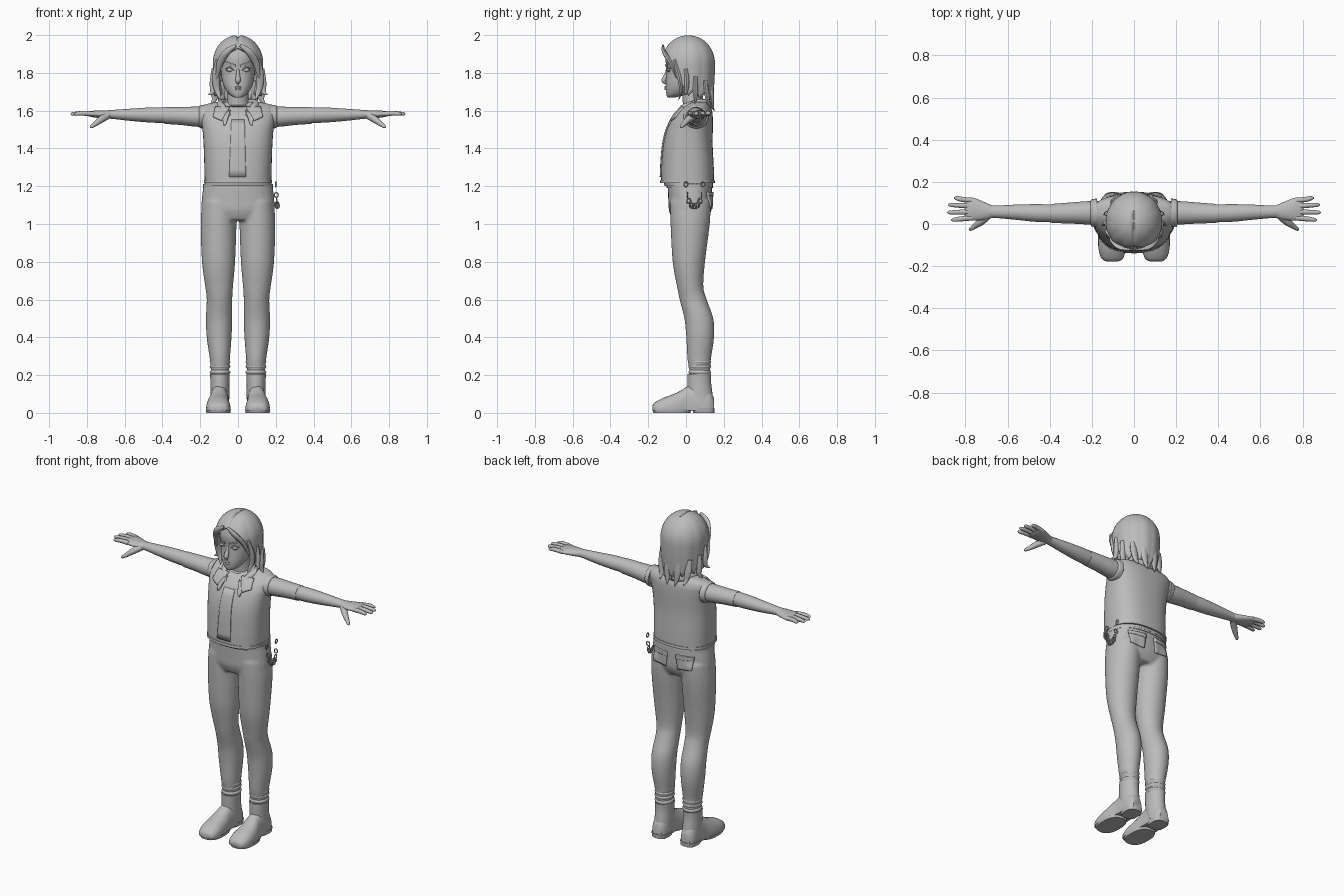
import bpy, bmesh, math
from mathutils import Vector
from mathutils.bvhtree import BVHTree

if "Cube" in bpy.data.objects:
    bpy.data.objects.remove(bpy.data.objects["Cube"])

grey = bpy.data.materials.new("plain grey")
grey.use_nodes = True
grey.diffuse_color = (0.5, 0.5, 0.5, 1)
grey.node_tree.nodes["Principled BSDF"].inputs["Base Color"].default_value = grey.diffuse_color


def finish(name, bm, mirror=False, angle=50):
    """Turn a bmesh into a smooth shaded, optionally mirrored object."""
    bmesh.ops.recalc_face_normals(bm, faces=bm.faces)
    mesh = bpy.data.meshes.new(name)
    bm.to_mesh(mesh)
    bm.free()
    mesh.materials.append(grey)
    obj = bpy.data.objects.new(name, mesh)
    bpy.context.collection.objects.link(obj)
    bpy.ops.object.select_all(action='DESELECT')
    bpy.context.view_layer.objects.active = obj
    obj.select_set(True)
    bpy.ops.object.shade_smooth_by_angle(angle=math.radians(angle))
    if mirror:
        obj.modifiers.new("mirror", 'MIRROR').use_clip = False
    return obj


def smooth_rows(rows, steps):
    """Catmull-Rom interpolation through rows of numbers."""
    out = []
    for i in range(len(rows) - 1):
        p, q = rows[i], rows[i + 1]
        o, r = rows[max(i - 1, 0)], rows[min(i + 2, len(rows) - 1)]
        for s in range(steps):
            t = s / steps
            out.append([b + t * ((c - a) / 2 + t * (a - 2.5 * b + 2 * c - d / 2
                        + t * (1.5 * (b - c) + (d - a) / 2)))
                        for a, b, c, d in zip(o, p, q, r)])
    return out + [list(rows[-1])]


def skin(bm, rings):
    rings = [[bm.verts.new(p) for p in ring] for ring in rings]
    n = len(rings[0])
    for a, b in zip(rings, rings[1:]):
        for i in range(n):
            bm.faces.new((a[i], a[(i + 1) % n], b[(i + 1) % n], b[i]))
    bm.faces.new(rings[0])
    bm.faces.new(rings[-1])


def loft(bm, axis, rows, power=2, n=28, steps=4, floor=0):
    """Rows are centre x, y, z and two radii, in the plane across the axis."""
    u, v = {'X': (1, 2), 'Y': (0, 2), 'Z': (0, 1)}[axis]
    rings = []
    for row in smooth_rows(rows, steps):
        ring = []
        for i in range(n):
            p = Vector(row[:3])
            for k, f, rad in ((u, math.cos, row[3]), (v, math.sin, row[4])):
                c = f(math.tau * i / n)
                p[k] += rad * math.copysign(abs(c) ** (2 / power), c)
            p.z = max(p.z, floor)
            ring.append(p)
        rings.append(ring)
    skin(bm, rings)


def tube(bm, points, flat=1, n=10, steps=5):
    """Tapered tube along x, y, z, radius points."""
    rows = smooth_rows(points, steps)
    rings = []
    for i, row in enumerate(rows):
        t = Vector(rows[min(i + 1, len(rows) - 1)][:3]) - Vector(rows[max(i - 1, 0)][:3])
        side = t.cross(Vector((0.1, 1, 0.05))).normalized()
        up = side.cross(t).normalized()
        rings.append([Vector(row[:3]) + row[3] * (side * math.cos(math.tau * k / n)
                      + up * flat * math.sin(math.tau * k / n)) for k in range(n)])
    skin(bm, rings)


def part(name, maker, *args, mirror=False, **kw):
    bm = bmesh.new()
    maker(bm, *args, **kw)
    return finish(name, bm, mirror)


def patch(name, corners, target, front=True, mirror=True, thick=0.009, n=8):
    """Four x, z corners laid on the front or back of a target."""
    deps = bpy.context.evaluated_depsgraph_get()
    tree = BVHTree.FromObject(target, deps)
    sign = 1 if front else -1
    bm = bmesh.new()
    a, b, c, d = (Vector(p) for p in corners)
    grid = []
    for i in range(n + 1):
        for j in range(n + 1):
            p = a.lerp(b, i / n).lerp(d.lerp(c, i / n), j / n)
            hit = tree.ray_cast(Vector((p.x, -sign, p.y)), Vector((0, sign, 0)))[0]
            grid.append(bm.verts.new((p.x, hit.y - sign * 0.002 if hit else 0.03, p.y)))
    for i in range(n):
        for j in range(n):
            k = i * (n + 1) + j
            bm.faces.new((grid[k], grid[k + 1], grid[k + n + 2], grid[k + n + 1]))
    obj = finish(name, bm, mirror)
    mod = obj.modifiers.new("thickness", 'SOLIDIFY')
    mod.thickness, mod.offset = thick, 0
    return obj


# Trousers: pelvis and two legs fused together
bm = bmesh.new()
loft(bm, 'Z', [(0, .02, 1.02, .13, .09), (0, .022, 1.07, .19, .112), (0, .022, 1.13, .192, .116),
               (0, .02, 1.215, .182, .118)], 2.3)
for s in (1, -1):
    loft(bm, 'Z', [(s * x, y, z, a, b) for x, y, z, a, b in (
        (.095, .076, .2, .047, .052), (.096, .07, .28, .053, .062), (.1, .075, .4, .066, .074),
        (.1, .068, .5, .07, .077), (.098, .038, .6, .068, .072), (.1, .022, .67, .074, .07),
        (.103, .015, .8, .088, .086), (.103, .022, 1, .095, .104), (.1, .024, 1.12, .09, .108))])
trousers = finish("trousers", bm)
mod = trousers.modifiers.new("fuse", 'REMESH')
mod.mode, mod.voxel_size, mod.use_smooth_shade = 'VOXEL', 0.009, True
mod = trousers.modifiers.new("soften", 'SMOOTH')
mod.factor, mod.iterations = 0.5, 5

# Ankle folds, belt and trouser pockets
for k, z in enumerate((.215, .245, .27)):
    part("ankle_fold_%d" % (k + 1), loft, 'Z', [(.095, .074, z - .014, .046, .052),
         (.095, .073, z, .055, .06), (.095, .073, z + .014, .046, .052)], mirror=True)
part("belt", loft, 'Z', [(0, .02, 1.19, .186, .122), (0, .02, 1.212, .184, .122)], 2.3, steps=1)
patch("back_pocket", [(.03, 1.165), (.135, 1.165), (.13, 1.09), (.04, 1.08)], trousers, False)
patch("pocket_flap", [(.03, 1.17), (.137, 1.17), (.135, 1.15), (.03, 1.145)], trousers, False, thick=.016)

# Boots: shaft, foot, sole and heel
part("boot_shaft", loft, 'Z', [(.097, .085, .03, .05, .06), (.096, .075, .1, .05, .065),
     (.096, .07, .16, .05, .063), (.096, .07, .205, .052, .063)], mirror=True)
part("boot_foot", loft, 'Y', [(.103, -.178, .025, .025, .012), (.103, -.165, .02, .05, .035),
     (.104, -.12, .018, .064, .062), (.104, -.05, .018, .062, .088), (.1, .005, .018, .053, .12),
     (.098, .06, .018, .05, .14), (.098, .12, .018, .046, .11), (.098, .148, .018, .03, .06)],
     2.4, mirror=True, floor=.012)
part("boot_sole", loft, 'Z', [(.104, -.075, 0, .063, .098), (.104, -.075, .018, .067, .104)],
     2.5, steps=1, mirror=True)
part("boot_heel", loft, 'Z', [(.098, .095, 0, .047, .055), (.098, .09, .025, .052, .062)],
     3, steps=1, mirror=True)

# Vest with armholes, front panel, lapels and collar
vest = part("vest", loft, 'Z', [(0, .008, 1.22, .176, .141), (0, .008, 1.3, .178, .139),
     (0, .01, 1.42, .182, .131), (0, .02, 1.5, .188, .122), (0, .035, 1.56, .197, .107),
     (0, .05, 1.6, .199, .088), (0, .062, 1.63, .178, .062), (0, .065, 1.645, .12, .045)], 2.5, n=48)
part("vest_hem", loft, 'Z', [(0, .008, 1.216, .18, .145), (0, .008, 1.232, .18, .144)],
     2.5, n=48, steps=1)
part("shirt_hem", loft, 'Z', [(0, .015, 1.2, .178, .128), (0, .012, 1.22, .175, .13)], 2.4, steps=1)
part("armhole_edge", loft, 'X', [(.175, .053, 1.568, .068, .064), (.2, .053, 1.568, .064, .06),
     (.206, .053, 1.568, .057, .053)], mirror=True)
patch("front_panel", [(-.035, 1.55), (.035, 1.55), (.042, 1.25), (-.047, 1.25)], vest, mirror=False)
patch("lapel", [(.045, 1.615), (.12, 1.615), (.13, 1.565), (.085, 1.545)], vest, thick=.018)
patch("lower_lapel", [(.04, 1.6), (.085, 1.57), (.075, 1.52), (.062, 1.53)], vest, thick=.014)
part("collar", tube, [(.05, -.06, 1.57, .014), (.085, -.01, 1.62, .02), (.09, .05, 1.64, .02),
     (.065, .11, 1.64, .02), (0, .128, 1.635, .02)], .7, mirror=True)

# Sleeves, forearms and hands
part("sleeve", loft, 'X', [(.15, .053, 1.568, .055, .052), (.22, .053, 1.568, .055, .053),
     (.3, .052, 1.572, .05, .048), (.39, .05, 1.575, .045, .045)], mirror=True)
part("forearm", loft, 'X', [(.37, .05, 1.576, .042, .042), (.46, .052, 1.577, .042, .04),
     (.56, .056, 1.578, .036, .033), (.66, .058, 1.58, .029, .024), (.7, .06, 1.58, .031, .021)],
     mirror=True)
part("palm", loft, 'X', [(.67, .058, 1.58, .028, .022), (.71, .062, 1.58, .042, .021),
     (.76, .07, 1.582, .054, .018), (.79, .072, 1.583, .053, .013), (.805, .072, 1.583, .045, .006)],
     mirror=True)
for label, y, tip, reach in (("index", .029, .02, .868), ("middle", .057, .055, .886),
                             ("ring", .085, .091, .882), ("little", .112, .123, .855)):
    part(label + "_finger", tube, [(.77, y, 1.583, .013), (.82, (y + tip) / 2, 1.586, .0125),
         (reach - .012, tip, 1.583, .0095), (reach, tip, 1.582, .003)], mirror=True)
part("thumb", tube, [(.69, .045, 1.575, .02), (.725, .012, 1.553, .018), (.755, -.01, 1.53, .013),
     (.775, -.024, 1.516, .009), (.782, -.028, 1.512, .003)], mirror=True)

# Neck, necklaces and head
part("neck", loft, 'Z', [(0, .045, 1.57, .08, .07), (0, .04, 1.62, .058, .056),
     (0, .03, 1.73, .054, .055)])
for k, z in enumerate((1.6, 1.625)):
    part("necklace_%d" % (k + 1), loft, 'Z', [(0, .04, z - .005, .062, .06),
         (0, .038, z, .068, .068), (0, .04, z + .005, .062, .06)], steps=2)
head = part("head", loft, 'Z', [(0, -.078, 1.67, .018, .02), (0, -.052, 1.686, .046, .052),
     (0, -.03, 1.72, .07, .077), (0, -.01, 1.76, .084, .096), (0, .005, 1.82, .092, .108),
     (0, .01, 1.88, .096, .118), (0, .012, 1.94, .085, .1), (0, .012, 1.975, .045, .06)], 2.2, n=40)
part("nose", tube, [(0, -.098, 1.82, .007), (0, -.106, 1.79, .01), (0, -.116, 1.762, .014),
     (0, -.112, 1.75, .01), (0, -.1, 1.742, .004)])
for label, z, w in (("upper_lip", 1.724, .024), ("lower_lip", 1.714, .02)):
    part(label, tube, [(-w, -.096, z - .001, .002), (0, -.109, z, .006), (w, -.096, z - .001, .002)])
part("eye", loft, 'Z', [(.043, -.09, 1.805, .006, .005), (.043, -.09, 1.815, .02, .013),
     (.043, -.09, 1.825, .006, .005)], mirror=True)
part("eyelid", tube, [(.02, -.1, 1.812, .002), (.042, -.1, 1.829, .004), (.068, -.083, 1.822, .002)],
     mirror=True)
patch("eyebrow", [(.014, 1.843), (.072, 1.862), (.07, 1.854), (.014, 1.832)], head, thick=.008)

# Hair shell: parted in the centre, open around the face, ragged at the ends
hairline = [(0, 1.935), (28, 1.905), (50, 1.85), (68, 1.74), (85, 1.68), (130, 1.66), (180, 1.635)]


def hair_end(deg):
    for (a, za), (b, zb) in zip(hairline, hairline[1:]):
        if deg <= b:
            return za + (zb - za) * (deg - a) / (b - a)
    return hairline[-1][1]


bm = bmesh.new()
count, levels = 144, 24
rings = []
for j in range(levels + 1):
    ring = []
    for i in range(count):
        ang = math.tau * i / count - math.pi
        deg = abs(math.degrees(ang))
        end = hair_end(deg) + (0.03 * abs(math.sin(ang * 6)) if deg > 60 else 0)
        t = j / levels
        z = 2 - (2 - end) * t * t
        r = math.sqrt(max(0, 1 - ((z - 1.85) / .15) ** 2)) if z > 1.85 else 1 - (1.85 - z) ** 2 * 2
        r *= 1 + 0.022 * t * (abs(math.sin(ang * 6)) - 1)
        x, y = .135 * r * math.sin(ang), .012 - .143 * r * math.cos(ang)
        groove = 0.012 * math.exp(-(x / .008) ** 2) if y < .06 else 0
        ring.append(bm.verts.new((x, y, z - groove * (1 - t * t))))
    rings.append(ring)
for a, b in zip(rings, rings[1:]):
    for i in range(count):
        k = (i + 1) % count
        bm.faces.new((a[i], a[k], b[k], b[i]))
bmesh.ops.remove_doubles(bm, verts=bm.verts, dist=0.0003)
hair = finish("hair", bm)
mod = hair.modifiers.new("thickness", 'SOLIDIFY')
mod.thickness, mod.offset = 0.014, -1

# Loose locks around the face, sides and nape
locks = [[(.012, -.122, 1.945, .008), (.06, -.116, 1.91, .018), (.096, -.08, 1.85, .018), (.112, -.05, 1.77, .004)],
         [(.105, -.06, 1.87, .014), (.116, -.035, 1.78, .022), (.11, -.025, 1.71, .016), (.09, -.04, 1.655, .002)],
         [(.12, .0, 1.82, .02), (.128, .005, 1.75, .022), (.135, .0, 1.7, .014), (.157, -.01, 1.685, .002)],
         [(.12, .05, 1.78, .02), (.122, .05, 1.7, .022), (.125, .05, 1.66, .014), (.145, .045, 1.635, .002)],
         [(.09, .1, 1.76, .022), (.09, .11, 1.69, .022), (.085, .12, 1.64, .014), (.08, .14, 1.61, .002)],
         [(.035, .13, 1.76, .022), (.035, .135, 1.68, .022), (.03, .14, 1.63, .014), (.025, .15, 1.595, .002)]]
for k, path in enumerate(locks):
    part("hair_lock_%d" % (k + 1), tube, path, .6, mirror=True)

# Hip chain: rings hanging in a loop on the left side
bm = bmesh.new()
links = 13
for k in range(links):
    t = k / (links - 1) * 2 - 1
    c = Vector((.2 + .008 * (1 - t * t), .045 + .045 * t, 1.095 + .1 * t ** 4 + .015 * t * t))
    tilt = (k % 2) * math.pi / 2
    tube(bm, [(c.x + .011 * math.cos(a) * math.sin(tilt), c.y + .011 * math.cos(a) * math.cos(tilt),
               c.z + .013 * math.sin(a), .0035) for a in [math.tau * s / 8 for s in range(9)]],
         n=6, steps=1)
finish("hip_chain", bm)
